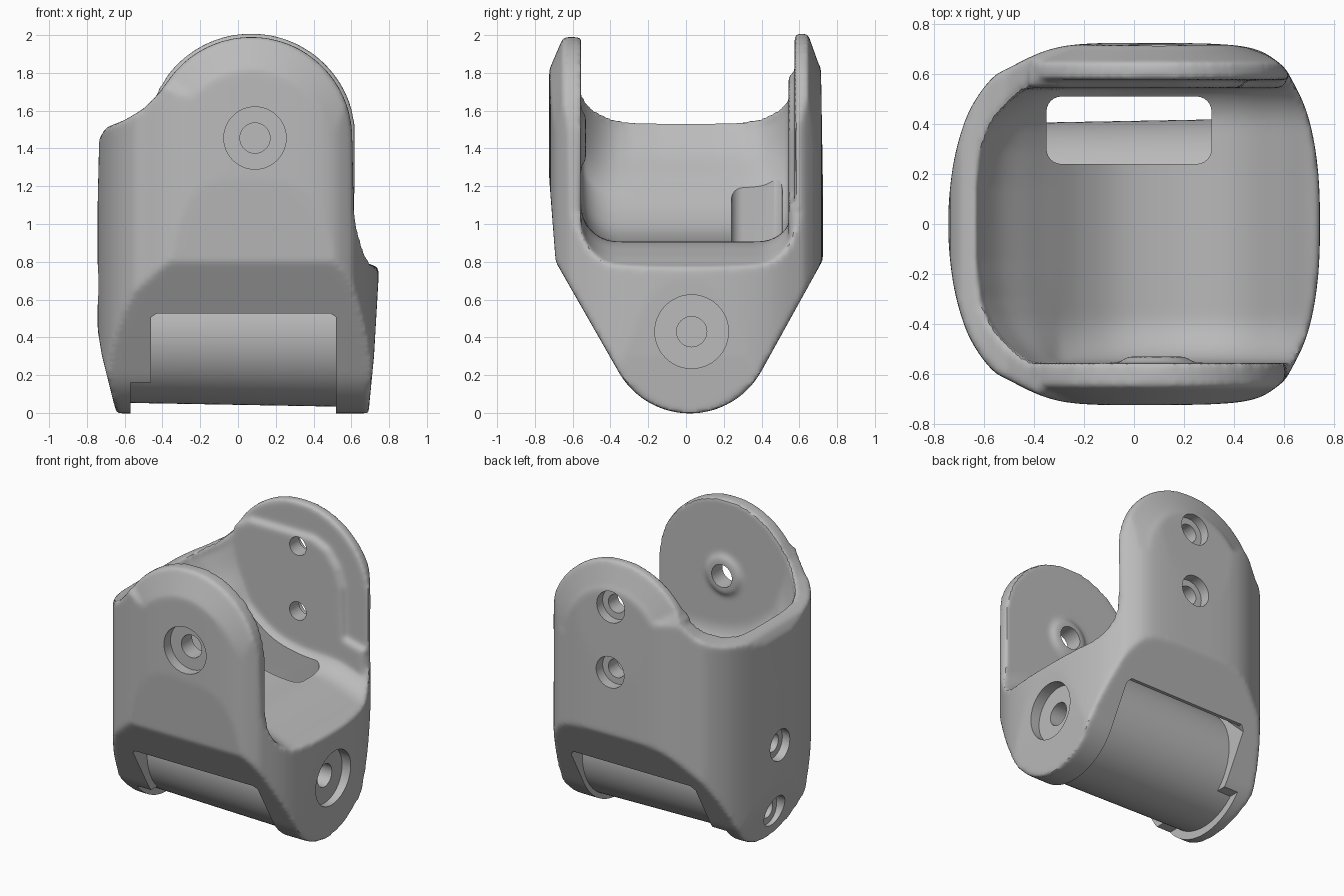
import bpy, bmesh
from math import sin, cos, radians, pi

cube = bpy.data.objects.get("Cube")
if cube:
    bpy.data.objects.remove(cube, do_unlink=True)

grey = bpy.data.materials.new("matte grey")
grey.use_nodes = True
grey.diffuse_color = (0.5, 0.5, 0.5, 1)
grey.node_tree.nodes["Principled BSDF"].inputs["Base Color"].default_value = (0.5, 0.5, 0.5, 1)


def place(axis, u, v, h):
    return {"x": (h, u, v), "y": (u, h, v), "z": (u, v, h)}[axis]


def prism(axis, outline, a, b):
    return [[place(axis, u, v, h) for u, v in outline] for h in (a, b)]


def lathe(axis, centre, profile, n=48):
    """Rings of (radius, height) about an axis."""
    return [[place(axis, centre[0] + r * cos(2 * pi * i / n),
                   centre[1] + r * sin(2 * pi * i / n), h) for i in range(n)]
            for r, h in profile]


def loft(name, *solids):
    """Closed skins over rows of matching sections."""
    bm = bmesh.new()
    for sections in solids:
        rows = [[bm.verts.new(p) for p in s] for s in sections]
        n = len(rows[0])
        for a, b in zip(rows, rows[1:]):
            for i in range(n):
                j = (i + 1) % n
                bm.faces.new((a[i], a[j], b[j], b[i]))
        bm.faces.new(rows[0])
        bm.faces.new(rows[-1][::-1])
    bmesh.ops.recalc_face_normals(bm, faces=bm.faces)
    me = bpy.data.meshes.new(name)
    bm.to_mesh(me)
    bm.free()
    ob = bpy.data.objects.new(name, me)
    bpy.context.collection.objects.link(ob)
    me.materials.append(grey)
    return ob


def activate(ob):
    bpy.ops.object.select_all(action="DESELECT")
    ob.select_set(True)
    bpy.context.view_layer.objects.active = ob


def apply(ob, kind, **settings):
    mod = ob.modifiers.new(kind.lower(), kind)
    for key, value in settings.items():
        setattr(mod, key, value)
    activate(ob)
    bpy.ops.object.modifier_apply(modifier=mod.name)


def combine(ob, other, operation):
    apply(ob, "BOOLEAN", object=other, operation=operation, solver="EXACT")
    bpy.data.objects.remove(other, do_unlink=True)


def arc(cx, cy, r, start, end, n=24):
    return [(cx + r * cos(radians(start + (end - start) * i / n)),
             cy + r * sin(radians(start + (end - start) * i / n))) for i in range(n + 1)]


def smooth_line(pts, closed, n=5):
    """Smooth curve through the points."""
    count = len(pts)
    get = (lambda i: pts[i % count]) if closed else (lambda i: pts[min(max(i, 0), count - 1)])
    out = []
    for i in range(count if closed else count - 1):
        p0, p1, p2, p3 = (get(i + k) for k in (-1, 0, 1, 2))
        for s in range(n):
            t = s / n
            out.append(tuple(.5 * (2 * b + (c - a) * t + (2 * a - 5 * b + 4 * c - d) * t ** 2
                                   + (3 * b - a - 3 * c + d) * t ** 3)
                             for a, b, c, d in zip(p0, p1, p2, p3)))
    return out if closed else out + [pts[-1]]


# Outer body: front outline with chamfered domes, cut by the side and top outlines
def front_section(y, r):
    pts = [(-.64, -.01), (-.66, .06), (-.72, .3), (-.745, .45), (-.75, .8), (-.735, 1.45),
           (-.7, 1.51), (-.6, 1.55), (-.5, 1.61), (-.42, 1.69)]
    pts += arc(.07, 1.455, r, 145, 0, 36)
    pts += [(.615, 1.05), (.63, .97), (.67, .87), (.745, .77), (.745, .73), (.72, .3), (.69, -.01)]
    return [(x, y, z) for x, z in pts]


domes = [(-.8, .28), (-.725, .36), (-.65, .535), (-.3, .535),
         (.3, .553), (.645, .553), (.705, .385), (.8, .28)]
side = arc(.02, .43, .433, 210, 330)
side += [(.725, .81), (.725, 1.2), (.71, 2.1), (-.725, 2.1), (-.725, 1.25), (-.69, .8)]
half = [(-.735, .15), (-.71, .3), (-.66, .45), (-.58, .57), (-.5, .625), (-.28, .712),
        (.1, .724), (.44, .71), (.58, .645), (.635, .57), (.69, .45), (.725, .3), (.742, .12)]
top = smooth_line(half + [(x, -y) for x, y in reversed(half)] + [(-.743, 0)], True)

body = loft("bracket_body", [front_section(*d) for d in domes])
combine(body, loft("side_outline", prism("x", side, -1, 1)), "INTERSECT")
combine(body, loft("top_outline", prism("z", top, -.5, 2.5)), "INTERSECT")

# Inner hollow: a curved floor rising into the high wall, rounded into both plates
floor = smooth_line([(-.63, 1.52), (-.54, 1.38), (-.42, 1.26), (-.33, 1.17), (-.2, 1.05),
                     (-.05, .96), (.15, .915), (.4, .9), (.58, .84), (.75, .77), (.95, .75)], False)
fillet = .19
steps = [(sin(radians(a)), fillet * (1 - cos(radians(a)))) for a in range(0, 91, 10)]
rows = [(-.555 + fillet * (1 - s), lift) for s, lift in reversed(steps)]
rows += [(y, 0) for y in (-.3, -.15, 0, .15, .3)]
rows += [(.575 - fillet * (1 - s), lift) for s, lift in steps]


def hollow_section(y, lift):
    bend = .23 * (abs(y) / .56) ** 4
    pts = [(x + bend * max(0, -x - .3) / .33, z + lift) for x, z in floor]
    pts = [(pts[0][0], 2.3)] + pts + [(.95, 2.3)]
    return [(x, y, z) for x, z in pts]


combine(body, loft("hollow", [hollow_section(*r) for r in rows]), "DIFFERENCE")

# Raised pad inside the back plate and boss inside the front plate
pad = [(-.42, .95), (-.42, 1.72), (-.3, 1.79), (.2, 1.79), (.31, 1.74), (.39, 1.63),
       (.43, 1.5), (.44, 1.14), (.6, 1.1), (.6, .95)]
combine(body, loft("back_pad", prism("y", pad, .543, .62)), "UNION")
combine(body, loft("front_boss", lathe("y", (.09, 1.455), [(.13, -.62), (.13, -.53)])), "UNION")

# Soften every rim
apply(body, "REMESH", mode="VOXEL", voxel_size=.015)
apply(body, "SMOOTH", factor=.5, iterations=9)


def screw_hole(axis, centre, wide, narrow, outside, seat, inside):
    return lathe(axis, centre, [(wide, outside), (wide, seat), (narrow, seat), (narrow, inside)])


# Stepped screw holes and the slot through the floor
slot = []
for cx, cy, start in ((.25, .45, 0), (-.29, .45, 90), (-.29, .3, 180), (.25, .3, 270)):
    slot += arc(cx, cy, .06, start, start + 90, 6)
combine(body, loft(
    "hole_cutters",
    screw_hole("y", (.09, 1.455), .165, .08, -.9, -.65, -.4),
    screw_hole("y", (.09, 1.71), .11, .065, .9, .65, .4),
    screw_hole("y", (.09, 1.25), .11, .065, .9, .65, .4),
    screw_hole("x", (.03, .43), .195, .08, .9, .66, .5),
    screw_hole("x", (.0, .68), .11, .065, -.9, -.68, -.575),
    screw_hole("x", (.0, .2), .11, .065, -.9, -.635, -.575),
    prism("z", slot, .5, 1.5)), "DIFFERENCE")


# Lower mouth between the two ears, arched over the drum
def mouth_section(y, t):
    pts = [(-.46, t - .03), (-.43, t), (.49, t), (.52, t - .03),
           (.52, -.2), (-.57, -.2), (-.57, .16), (-.46, .16)]
    return [(x, y, z) for x, z in pts]


arch = [(-1, .52), (-.54, .52), (-.3, .75), (0, .82), (.3, .75), (.54, .52), (1, .52)]
combine(body, loft("mouth_cutter", [mouth_section(*a) for a in arch]), "DIFFERENCE")

# Slightly tapered drum held between the ears
drum = loft("drum", lathe("x", (.02, .435), [(.382, -.58), (.402, .53)], 96))

for ob in (body, drum):
    activate(ob)
    bpy.ops.object.shade_smooth_by_angle(angle=radians(35))
